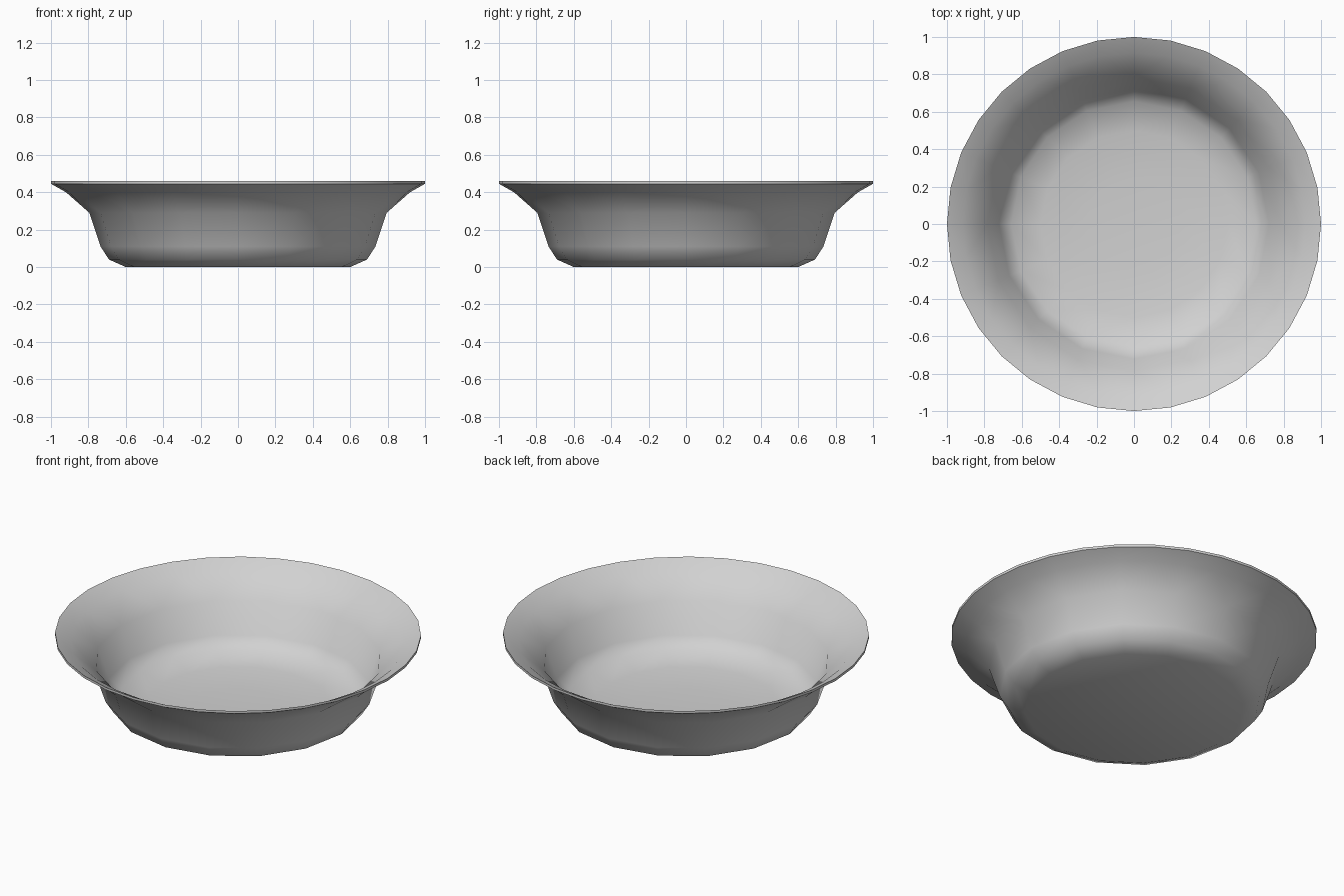
import bpy
import bmesh
from math import cos, sin, pi, radians

default_cube = bpy.data.objects.get("Cube")
if default_cube:
    bpy.data.objects.remove(default_cube, do_unlink=True)

# Profile as (radius, height): base, outer wall, rim, inner wall, floor
PROFILE = [
    (0.60, 0.0), (0.69, 0.04), (0.735, 0.11), (0.795, 0.29),
    (0.92, 0.40), (1.0, 0.445), (1.0, 0.46), (0.915, 0.415),
    (0.785, 0.30), (0.722, 0.12), (0.655, 0.06), (0.50, 0.03), (0.25, 0.016),
]
RIM_SIDES, BODY_SIDES = 32, 16

bm = bmesh.new()


def ring(radius, height):
    """Ring of vertices; the wide rim has twice as many sides as the body."""
    sides = RIM_SIDES if radius > 0.9 else BODY_SIDES
    return [bm.verts.new((radius * cos(2 * pi * i / sides),
                          radius * sin(2 * pi * i / sides), height))
            for i in range(sides)]


def bridge(a, b):
    """Join two rings, using triangles where the number of sides doubles."""
    n, m = len(a), len(b)
    if n == m:
        for i in range(n):
            j = (i + 1) % n
            bm.faces.new((a[i], a[j], b[j], b[i]))
        return
    coarse, fine = (a, b) if n < m else (b, a)
    for i in range(len(coarse)):
        c0, c1 = coarse[i], coarse[(i + 1) % len(coarse)]
        f0, f1, f2 = (fine[(2 * i + k) % len(fine)] for k in range(3))
        for tri in ((c0, f1, f0), (c0, c1, f1), (c1, f2, f1)):
            bm.faces.new(tri)


def cap(loop, height):
    """Close a ring with a fan around a centre point."""
    centre = bm.verts.new((0, 0, height))
    for i in range(len(loop)):
        bm.faces.new((loop[i], loop[(i + 1) % len(loop)], centre))


# Bowl shell
rings = [ring(r, z) for r, z in PROFILE]
for lower, upper in zip(rings, rings[1:]):
    bridge(lower, upper)
cap(rings[0], 0.0)
cap(rings[-1], 0.012)
bmesh.ops.recalc_face_normals(bm, faces=bm.faces)

mesh = bpy.data.meshes.new("bowl")
bm.to_mesh(mesh)
bm.free()
bowl = bpy.data.objects.new("bowl", mesh)
bpy.context.collection.objects.link(bowl)

# Plain light grey
grey = bpy.data.materials.new("light_grey")
grey.use_nodes = True
colour = (0.64, 0.64, 0.64, 1.0)
grey.diffuse_color = colour
grey.node_tree.nodes["Principled BSDF"].inputs["Base Color"].default_value = colour
mesh.materials.append(grey)

# Smooth surface with a crisp rim edge
bpy.ops.object.select_all(action="DESELECT")
bowl.select_set(True)
bpy.context.view_layer.objects.active = bowl
bpy.ops.object.shade_smooth_by_angle(angle=radians(50))
